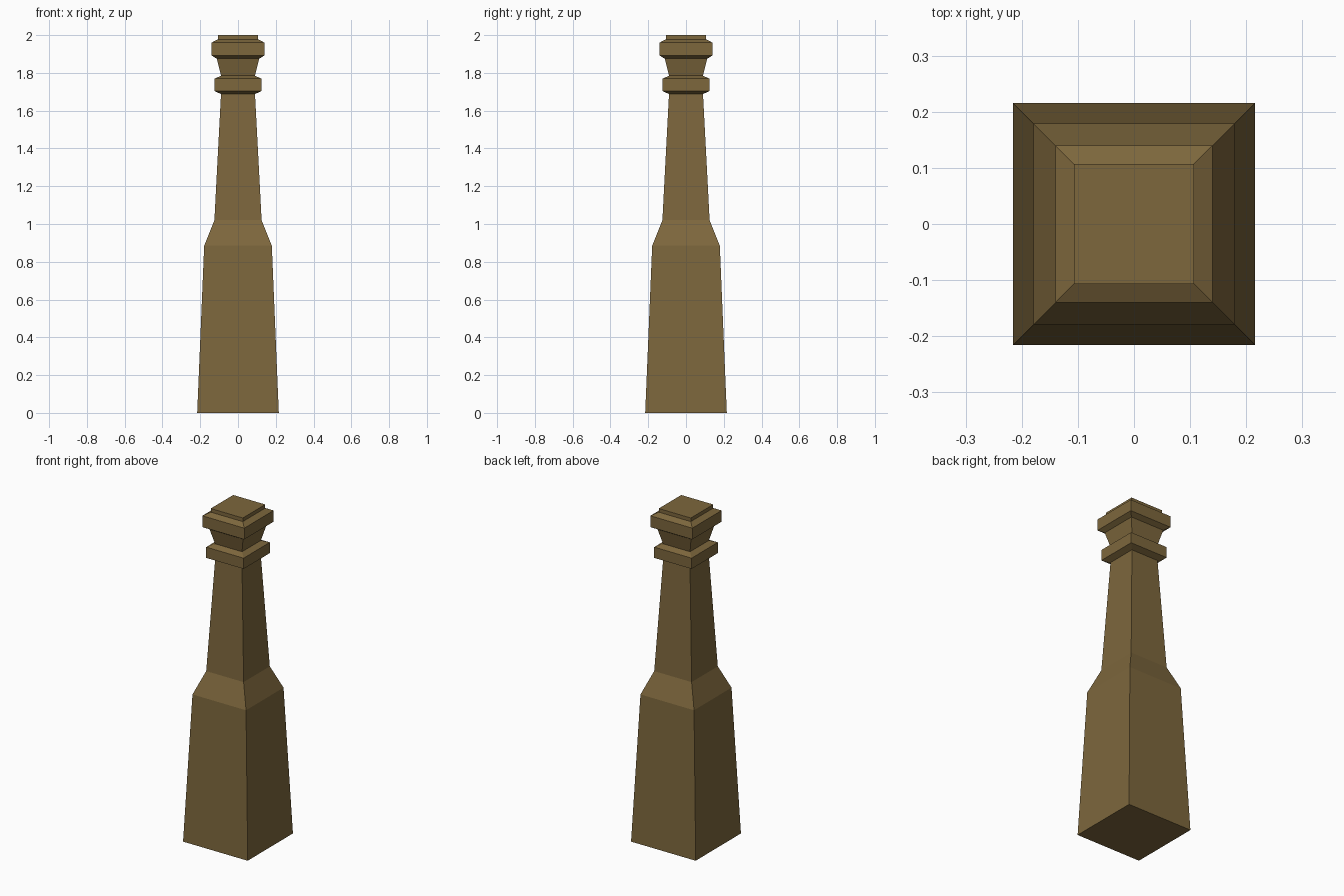
import bpy
import bmesh

default = bpy.data.objects.get("Cube")
if default:
    bpy.data.objects.remove(default, do_unlink=True)

# One brown for the whole post
brown = bpy.data.materials.new("dark_brown_wood")
brown.use_nodes = True
colour = (0.205, 0.135, 0.046, 1.0)
brown.diffuse_color = colour
shader = brown.node_tree.nodes["Principled BSDF"]
shader.inputs["Base Color"].default_value = colour
shader.inputs["Roughness"].default_value = 0.8


def square_loft(name, profile, bottom=False, top=False):
    """Loft square rings through (half width, height) pairs, capping on request."""
    bm = bmesh.new()
    rings = [[bm.verts.new((sx * w, sy * w, z))
              for sx, sy in ((-1, -1), (1, -1), (1, 1), (-1, 1))]
             for w, z in profile]
    for low, high in zip(rings, rings[1:]):
        for i in range(4):
            j = (i + 1) % 4
            bm.faces.new((low[i], low[j], high[j], high[i]))
    if bottom:
        bm.faces.new(rings[0][::-1])
    if top:
        bm.faces.new(rings[-1])
    mesh = bpy.data.meshes.new(name)
    bm.to_mesh(mesh)
    bm.free()
    mesh.materials.append(brown)
    obj = bpy.data.objects.new(name, mesh)
    bpy.context.collection.objects.link(obj)
    return obj


# Wide tapering foot with its sloped shoulder
square_loft("base", [(0.216, 0), (0.179, 0.885), (0.125, 1.02)], bottom=True)
# Slender tapering shaft
square_loft("shaft", [(0.125, 1.02), (0.09, 1.688)])
# Lower collar with chamfered edges
square_loft("lower_collar", [(0.09, 1.688), (0.125, 1.704), (0.125, 1.769), (0.09, 1.785)])
# Neck flaring upward
square_loft("neck", [(0.09, 1.785), (0.112, 1.875)])
# Upper collar with chamfered edges
square_loft("upper_collar", [(0.112, 1.875), (0.14, 1.892), (0.14, 1.96), (0.107, 1.978)])
# Flat cap
square_loft("cap", [(0.107, 1.978), (0.107, 2.0)], top=True)
